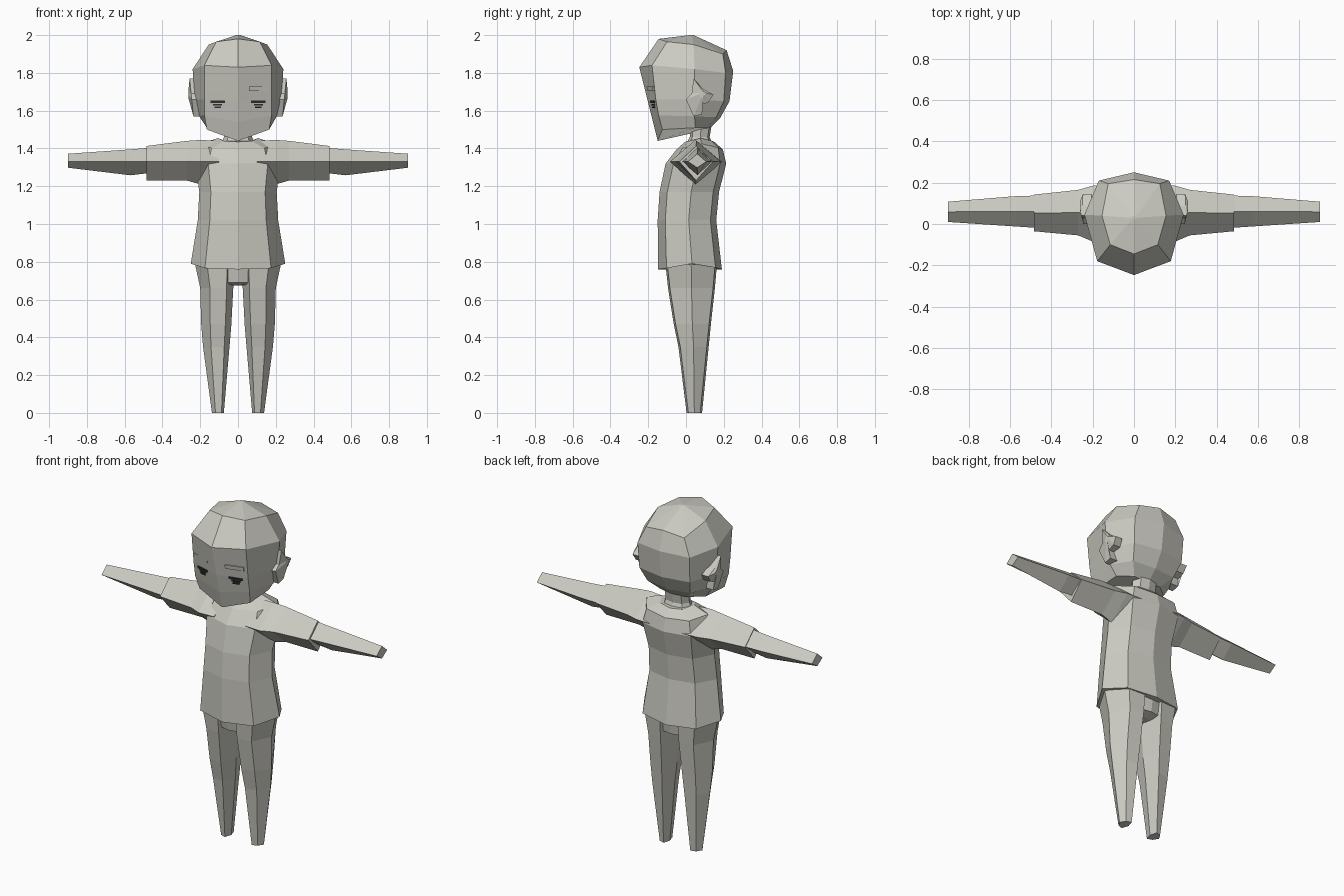
import bpy, bmesh


def material(name, rgb):
    m = bpy.data.materials.new(name)
    m.diffuse_color = (*rgb, 1)
    return m


GREY = material("warm light grey", (0.6, 0.595, 0.54))
DARK = material("eye black", (0.03, 0.03, 0.03))


def loft(name, rings, mat=GREY, mirror=False):
    """Skin a list of equal-length point rings and cap both ends."""
    bm = bmesh.new()
    vs = [[bm.verts.new(p) for p in r] for r in rings]
    n = len(vs[0])
    for a, b in zip(vs, vs[1:]):
        for i in range(n):
            j = (i + 1) % n
            bm.faces.new((a[i], a[j], b[j], b[i]))
    bm.faces.new(vs[0][::-1])
    bm.faces.new(vs[-1])
    bmesh.ops.recalc_face_normals(bm, faces=bm.faces)
    me = bpy.data.meshes.new(name)
    bm.to_mesh(me)
    bm.free()
    me.materials.append(mat)
    ob = bpy.data.objects.new(name, me)
    bpy.context.collection.objects.link(ob)
    if mirror:
        mod = ob.modifiers.new("mirror", 'MIRROR')
        mod.use_mirror_merge = False
    return ob


def full(half):
    """Complete a front-to-back half ring to a symmetric one."""
    return half + [(-x, y, z) for x, y, z in half[-2:0:-1]]


# head: front, front corner, side, back corner, back
head = [
    [(0, -.15, 1.44), (.165, -.125, 1.50), (.165, .05, 1.51), (.09, .11, 1.51), (0, .12, 1.50)],
    [(0, -.175, 1.54), (.178, -.145, 1.575), (.205, .045, 1.57), (.14, .16, 1.565), (0, .18, 1.56)],
    [(0, -.202, 1.65), (.178, -.16, 1.66), (.232, .045, 1.66), (.165, .2, 1.65), (0, .23, 1.65)],
    [(0, -.247, 1.83), (.178, -.18, 1.84), (.24, .045, 1.82), (.17, .21, 1.80), (0, .25, 1.81)],
    [(0, -.145, 1.98), (.115, -.1, 1.965), (.155, .04, 1.95), (.125, .195, 1.90), (0, .215, 1.92)],
    [(0, .02, 2.0), (.008, .025, 2.0), (.01, .03, 2.0), (.008, .035, 2.0), (0, .04, 2.0)],
]
loft("head", [full(h) for h in head])

# ears: jagged outline rising to a flared rim
ear = [(0.0, 1.66), (.03, 1.69), (.04, 1.77), (.09, 1.715), (.145, 1.685),
       (.12, 1.645), (.08, 1.63), (.085, 1.58), (.04, 1.57)]
loft("ear", [
    [(.19 + .12 * (z - 1.57), y, z) for y, z in ear],
    [(.236 + .1 * (z - 1.57), y, z) for y, z in ear],
    [(.262, .09 + .25 * (y - .08), 1.69 + .25 * (z - 1.67)) for y, z in ear],
], mirror=True)


# thin plates lying on the slanted face
def face_y(x, z):
    front = -.247 + (1.83 - z) * .25
    side = -.18 + (1.83 - z) * .118
    return front + (side - front) * x / .178


def plate(name, x0, x1, z0, z1, mat):
    quad = [(x0, z0), (x1, z0), (x1, z1), (x0, z1)]
    loft(name, [[(x, face_y(x, z) - d, z) for x, z in quad] for d in (-.002, .005)],
         mat, True)


plate("upper_eyelid", .07, .145, 1.641, 1.654, DARK)
plate("eye", .085, .132, 1.628, 1.635, DARK)
plate("lower_eyelid", .09, .125, 1.614, 1.622, DARK)
plate("eyebrow", .058, .16, 1.705, 1.728, GREY)


# body rings from z, half width, front, back and side lift
def body_ring(z, hw, yf, yb, lift=0):
    d = (yb - yf)
    return full([(0, yf, z), (hw * .7, yf + d * .13, z + lift * .2), (hw, yf + d * .53, z + lift),
                 (hw * .7, yb - d * .1, z + lift * .3), (0, yb, z)])


loft("shirt", [body_ring(*r) for r in [
    (.76, .25, -.147, .19, .03), (1.02, .213, -.15, .16), (1.17, .205, -.14, .175),
    (1.32, .225, -.108, .213), (1.395, .2, -.05, .195, .03), (1.435, .105, -.005, .15, .02)]])
loft("neck", [body_ring(*r) for r in [
    (1.38, .11, -.02, .16), (1.46, .075, .02, .125), (1.55, .075, .02, .14)]])
loft("hips", [body_ring(*r) for r in [
    (.675, .03, -.04, .1), (.69, .19, -.09, .145), (.8, .225, -.11, .16)]])


# arms: diamond cross-sections at x, front, back, bottom, top
def diamond(x, yf, yb, zb, zt):
    ym, zm = (yf + yb) / 2, 1.33
    return [(x, yf, zm), (x, ym, zb), (x, yb, zm), (x, ym, zt)]


loft("sleeve", [diamond(*r) for r in [
    (.1, -.08, .19, 1.2, 1.44), (.2, -.085, .185, 1.21, 1.445),
    (.27, -.055, .165, 1.23, 1.44), (.485, -.035, .142, 1.23, 1.413)]], mirror=True)
loft("forearm", [diamond(*r) for r in [
    (.45, -.02, .138, 1.272, 1.405), (.57, -.012, .135, 1.258, 1.395),
    (.9, .01, .108, 1.298, 1.372)]], mirror=True)


# legs: six-sided sections at z, inner, outer, front, back
def leg_ring(z, xi, xo, yf, yb):
    ym, w = (yf + yb) / 2, xo - xi
    return [(xi, ym, z), (xi + w * .2, yf, z), (xi + w * .7, yf + .01, z),
            (xo, ym, z), (xi + w * .7, yb - .01, z), (xi + w * .2, yb, z)]


loft("leg", [leg_ring(*r) for r in [
    (0, .075, .138, .003, .085), (.35, .045, .185, -.04, .12),
    (.47, .035, .195, -.065, .132), (.66, .025, .2, -.095, .153),
    (.8, .015, .23, -.11, .165)]], mirror=True)
